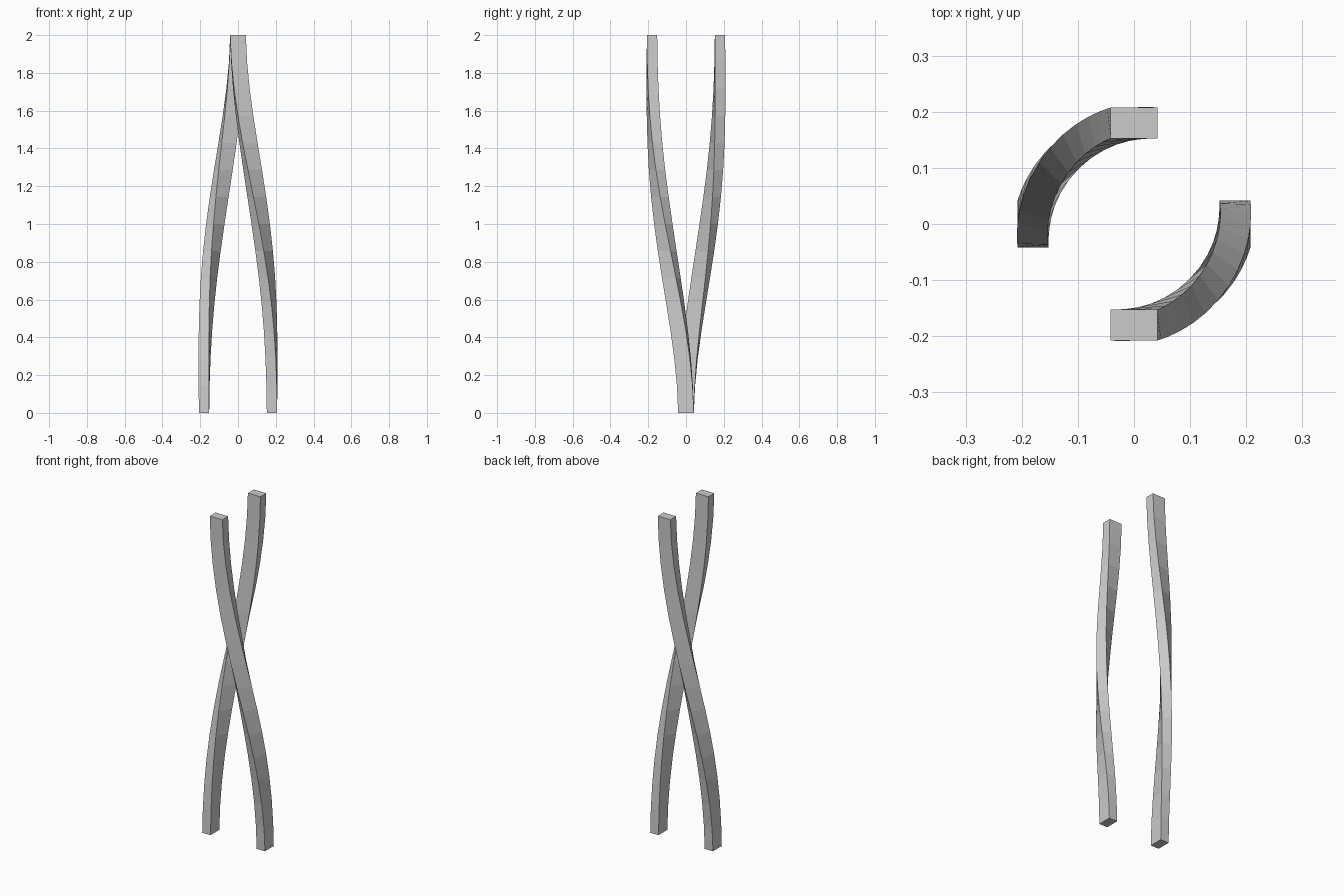
import bpy, bmesh, math

if "Cube" in bpy.data.objects:
    bpy.data.objects.remove(bpy.data.objects["Cube"])

grey = bpy.data.materials.new("plain grey")
grey.diffuse_color = (0.6, 0.6, 0.6, 1)
grey.use_nodes = True
grey.node_tree.nodes["Principled BSDF"].inputs["Base Color"].default_value = grey.diffuse_color

HEIGHT, STEPS = 2.0, 14
HALF_THICK, HALF_WIDE = 0.0275, 0.0415


def twisted_strand(name, start):
    """Rectangular bar lofted along an eased quarter-turn helix."""
    bm = bmesh.new()
    rings = []
    for i in range(STEPS + 1):
        t = i / STEPS
        ease = 0.9 * (3 * t * t - 2 * t ** 3) + 0.1 * t
        turn = ease * math.pi / 2
        radius = 0.18 - 0.01 * math.sin(2 * turn)
        a = start - turn
        c, s = math.cos(a), math.sin(a)
        ring = []
        for u, v in ((1, 1), (-1, 1), (-1, -1), (1, -1)):
            r, w = radius + u * HALF_THICK, v * HALF_WIDE
            ring.append(bm.verts.new((r * c - w * s, r * s + w * c, t * HEIGHT)))
        rings.append(ring)
    for lo, hi in zip(rings, rings[1:]):
        for k in range(4):
            n = (k + 1) % 4
            bm.faces.new((lo[k], lo[n], hi[n], hi[k]))
    bm.faces.new(rings[0][::-1])
    bm.faces.new(rings[-1])
    bmesh.ops.recalc_face_normals(bm, faces=bm.faces)
    mesh = bpy.data.meshes.new(name)
    bm.to_mesh(mesh)
    bm.free()
    mesh.materials.append(grey)
    bpy.context.collection.objects.link(bpy.data.objects.new(name, mesh))


# Two identical strands, half a turn apart
twisted_strand("right_strand", 0)
twisted_strand("left_strand", math.pi)
